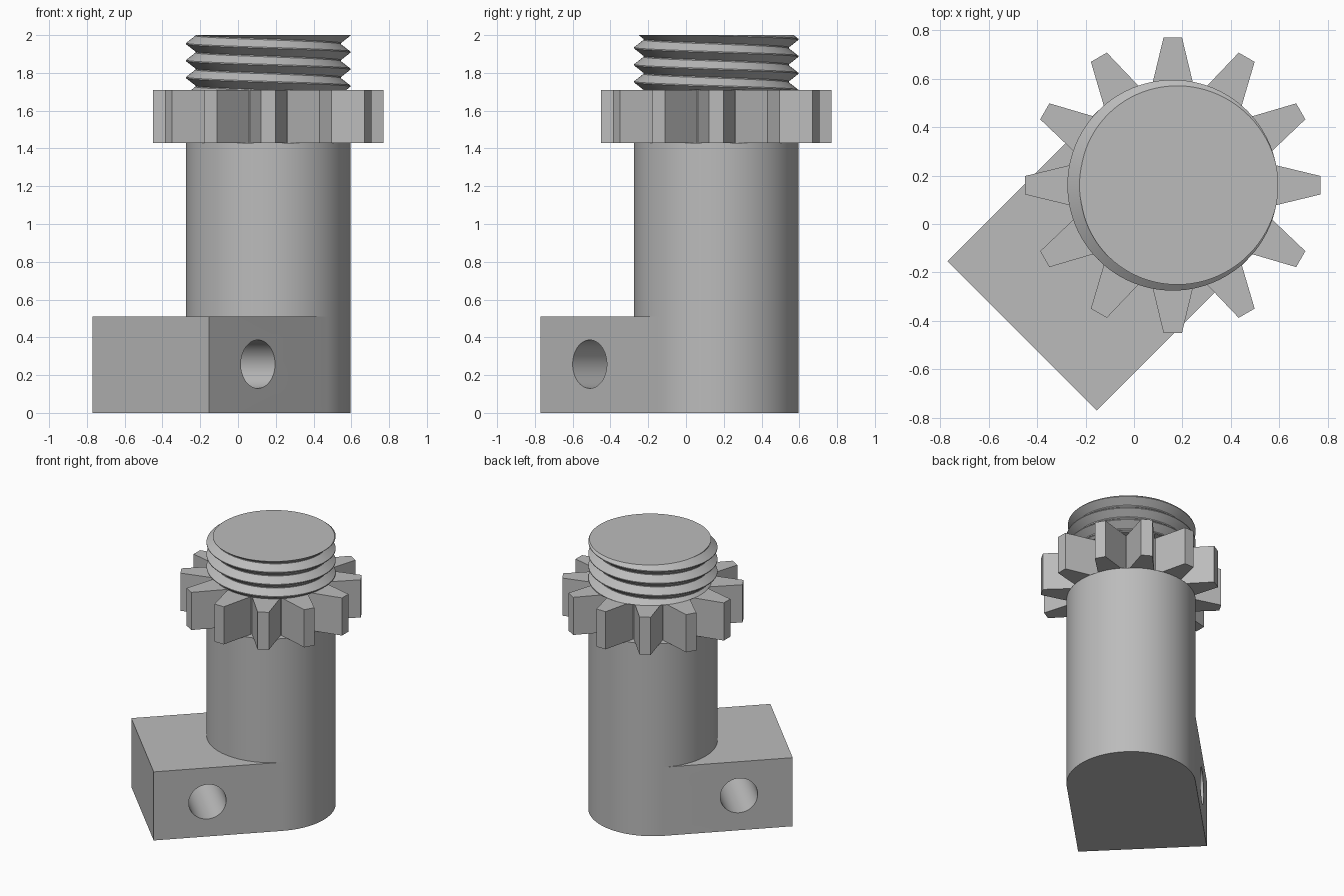
import bpy, bmesh, math
from mathutils import Matrix, Vector

cube = bpy.data.objects.get("Cube")
if cube:
    bpy.data.objects.remove(cube, do_unlink=True)

AXIS = Vector((0.16, 0.16, 0))      # shaft axis
R = 0.435                           # shaft radius
BASE_TOP, GEAR_LOW, GEAR_TOP, TOP = 0.51, 1.43, 1.71, 2.0
SEG = 96

grey = bpy.data.materials.new("plain_grey")
grey.use_nodes = True
grey.diffuse_color = (0.5, 0.5, 0.5, 1)
grey.node_tree.nodes["Principled BSDF"].inputs["Base Color"].default_value = grey.diffuse_color


def finish(name, bm, smooth=True):
    """Turn a bmesh into a named object standing on the shaft axis."""
    bmesh.ops.recalc_face_normals(bm, faces=bm.faces)
    mesh = bpy.data.meshes.new(name)
    bm.to_mesh(mesh)
    bm.free()
    mesh.materials.append(grey)
    obj = bpy.data.objects.new(name, mesh)
    bpy.context.collection.objects.link(obj)
    obj.location = AXIS
    if smooth:
        smooth_by_angle(obj)
    return obj


def smooth_by_angle(obj):
    bpy.ops.object.select_all(action='DESELECT')
    obj.select_set(True)
    bpy.context.view_layer.objects.active = obj
    bpy.ops.object.shade_smooth_by_angle(angle=math.radians(30))


def prism(points, low, high):
    """Extrude a flat outline upward."""
    bm = bmesh.new()
    face = bm.faces.new([bm.verts.new((x, y, low)) for x, y in points])
    ext = bmesh.ops.extrude_face_region(bm, geom=[face])["geom"]
    bmesh.ops.translate(bm, vec=(0, 0, high - low),
                        verts=[v for v in ext if isinstance(v, bmesh.types.BMVert)])
    return bm


def polar(r, a):
    return r * math.cos(a), r * math.sin(a)


# Base: half-round end flowing into a square block, turned to the diagonal
REACH = 0.88
outline = [polar(R, math.pi * (i / (SEG // 2) - 0.5)) for i in range(SEG // 2 + 1)]
outline += [(-REACH, R), (-REACH, -R)]
bm = prism(outline, 0, BASE_TOP)
turn = Matrix.Rotation(math.radians(45), 4, 'Z')
bmesh.ops.transform(bm, matrix=turn, verts=bm.verts)
base = finish("base_block", bm, smooth=False)

# Cross hole through the block
bm = bmesh.new()
place = turn @ Matrix.Translation((-0.512, 0, 0.258)) @ Matrix.Rotation(math.pi / 2, 4, 'X')
bmesh.ops.create_cone(bm, cap_ends=True, segments=64, radius1=0.128, radius2=0.128,
                      depth=3 * R, matrix=place)
cutter = finish("hole_cutter", bm, smooth=False)
cutter.hide_render = True
cut = base.modifiers.new("cross_hole", 'BOOLEAN')
cut.operation, cut.object, cut.solver = 'DIFFERENCE', cutter, 'EXACT'
bpy.context.view_layer.objects.active = base
bpy.ops.object.modifier_apply(modifier=cut.name)
bpy.data.objects.remove(cutter, do_unlink=True)
smooth_by_angle(base)

# Shaft
finish("shaft", prism([polar(R, math.tau * i / SEG) for i in range(SEG)], BASE_TOP, GEAR_LOW))

# Gear ring with twelve tapered teeth
tooth = [(0.37, -0.096), (0.61, -0.038), (0.61, 0.038), (0.37, 0.096)]
outline = []
for k in range(12):
    spin = Matrix.Rotation(math.tau * k / 12, 2)
    outline += [tuple(spin @ Vector(p)) for p in tooth]
finish("gear_ring", prism(outline, GEAR_LOW, GEAR_TOP), smooth=False)

# Left-handed screw thread: a helical strip trimmed flat at both ends
PITCH, ROOT, TURNS = 0.09, 0.385, 7
profile = [(R, 0.003), (R, -0.003), (ROOT, -0.042), (ROOT, -0.048)]
bm = bmesh.new()
rows = []
for i in range(TURNS * SEG):
    drop = TOP + 2 * PITCH - PITCH * i / SEG
    rows.append([bm.verts.new((*polar(r, math.tau * i / SEG), drop + dz)) for r, dz in profile])
for i in range((TURNS - 1) * SEG - 1):
    for j in range(4):
        a, b = rows[i], rows[i + 1]
        if j < 3:
            bm.faces.new((a[j], a[j + 1], b[j + 1], b[j]))
        else:
            bm.faces.new((a[3], rows[i + SEG][0], rows[i + SEG + 1][0], b[3]))
for level, side in ((TOP, 1), (GEAR_TOP, -1)):
    cut = bmesh.ops.bisect_plane(bm, geom=bm.verts[:] + bm.edges[:] + bm.faces[:], dist=1e-6,
                                 plane_co=(0, 0, level), plane_no=(0, 0, side), clear_outer=True)
    rim = [e for e in cut["geom_cut"] if isinstance(e, bmesh.types.BMEdge)]
    bmesh.ops.holes_fill(bm, edges=rim, sides=0)
bmesh.ops.delete(bm, geom=[v for v in bm.verts if not v.link_faces], context='VERTS')
finish("screw_thread", bm)
